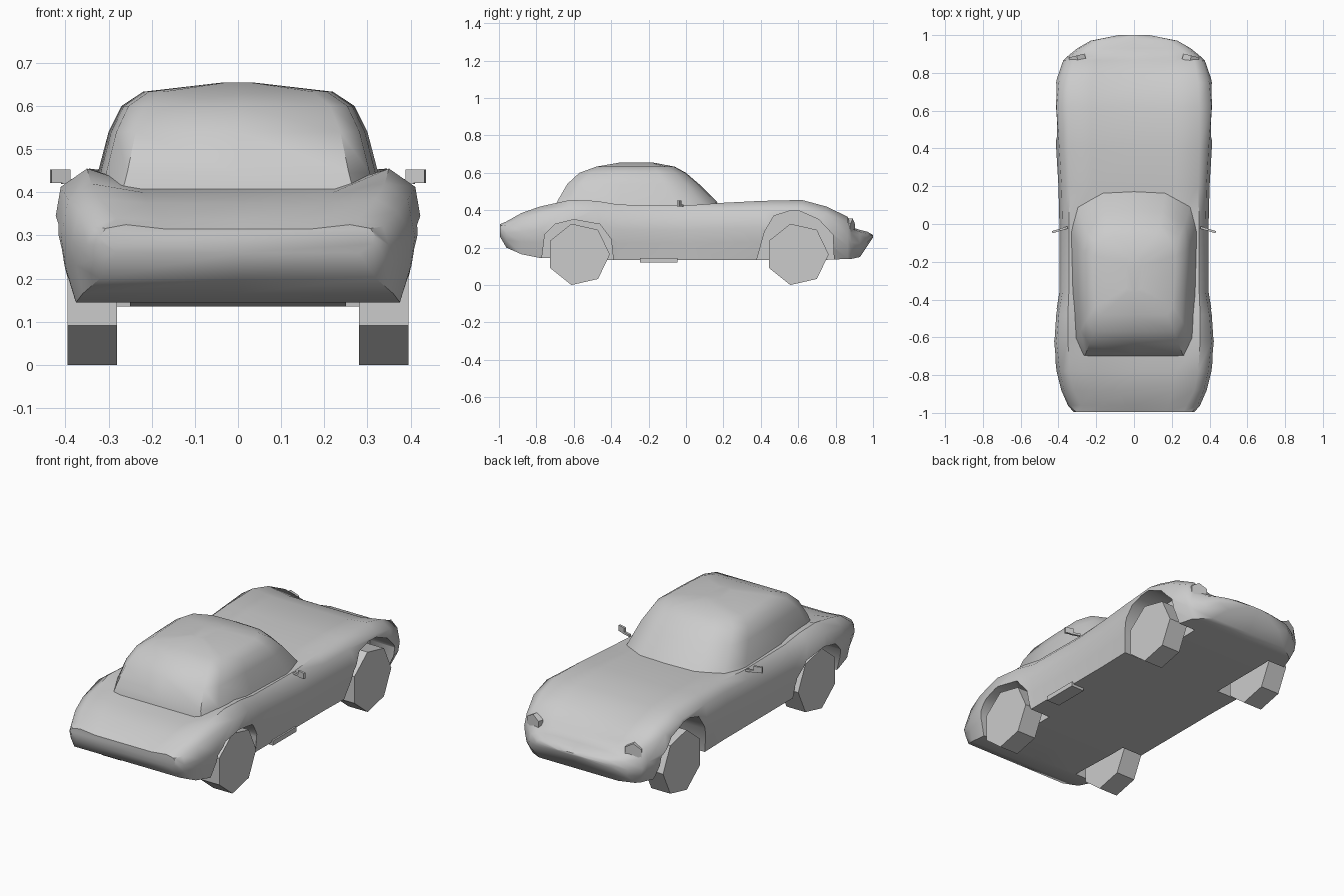
import bpy
import bmesh
from math import cos, sin, pi, radians
from mathutils import Matrix

default_cube = bpy.data.objects.get("Cube")
if default_cube:
    bpy.data.objects.remove(default_cube, do_unlink=True)

grey = bpy.data.materials.new("light_grey")
grey.use_nodes = True
grey.diffuse_color = (0.6, 0.6, 0.6, 1)
grey.node_tree.nodes["Principled BSDF"].inputs["Base Color"].default_value = grey.diffuse_color


def make_object(name, bm):
    """Turn a bmesh into a linked object with the shared material."""
    bmesh.ops.recalc_face_normals(bm, faces=bm.faces)
    mesh = bpy.data.meshes.new(name)
    bm.to_mesh(mesh)
    bm.free()
    mesh.materials.append(grey)
    obj = bpy.data.objects.new(name, mesh)
    bpy.context.collection.objects.link(obj)
    return obj


def activate(obj):
    bpy.ops.object.select_all(action='DESELECT')
    obj.select_set(True)
    bpy.context.view_layer.objects.active = obj


def smooth(obj, degrees):
    activate(obj)
    bpy.ops.object.shade_smooth_by_angle(angle=radians(degrees))


def loft(name, rings):
    """Skin a row of closed rings and cap both ends."""
    bm = bmesh.new()
    rows = [[bm.verts.new(point) for point in ring] for ring in rings]
    count = len(rows[0])
    for row, following in zip(rows, rows[1:]):
        for i in range(count):
            j = (i + 1) % count
            bm.faces.new((row[i], row[j], following[j], following[i]))
    bm.faces.new(rows[0])
    bm.faces.new(rows[-1])
    return make_object(name, bm)


def mirrored(half):
    """Complete a half outline whose first and last points lie on x = 0."""
    return half + [(-x, other) for x, other in reversed(half[1:-1])]


def prism(name, outline, x_near, x_far):
    """Extrude a side outline of (y, z) points across x."""
    return loft(name, [[(x, y, z) for y, z in outline] for x in (x_near, x_far)])


def box(name, centre, size, turn=0):
    bm = bmesh.new()
    place = (Matrix.Translation(centre) @ Matrix.Rotation(turn, 4, 'Z')
             @ Matrix.Diagonal((*size, 1)))
    bmesh.ops.create_cube(bm, size=1, matrix=place)
    return make_object(name, bm)


# Body stations: y, half width, fender x, fender z, centre z, floor x, floor z
stations = [
    (-0.995, .32, .26, .325, .315, .28, .26),
    (-.96, .35, .28, .34, .335, .32, .2),
    (-.88, .385, .32, .385, .375, .36, .165),
    (-.78, .41, .34, .42, .4, .375, .145),
    (-.62, .428, .35, .455, .415, .38, .14),
    (-.48, .415, .35, .45, .42, .38, .135),
    (-.36, .395, .345, .43, .42, .375, .135),
    (0, .395, .345, .425, .42, .375, .135),
    (.2, .4, .34, .44, .44, .375, .135),
    (.4, .412, .345, .45, .445, .38, .135),
    (.62, .427, .345, .455, .44, .38, .135),
    (.75, .415, .34, .42, .4, .37, .135),
    (.865, .375, .32, .365, .335, .33, .14),
    (.885, .355, .3, .3, .31, .31, .14),
    (.93, .3, .24, .285, .295, .24, .15),
    (.97, .23, .18, .275, .285, .17, .21),
    (1, .08, .05, .265, .268, .05, .255),
]


def body_ring(y, width, fender_x, fender_z, centre_z, floor_x, floor_z):
    waist_z = fender_z * .55 + floor_z * .45
    half = [
        (0, centre_z),
        (fender_x * .65, centre_z),
        (fender_x, fender_z),
        (width * .96, waist_z + (fender_z - waist_z) * .7),
        (width, waist_z),
        (width * .975, waist_z - (waist_z - floor_z) * .45),
        (floor_x, floor_z),
        (0, floor_z),
    ]
    return [(x, y, z) for x, z in mirrored(half)]


body = loft("body", [body_ring(*station) for station in stations])

# Wheel arches cut into the body
front_arch = [(.38, .05), (.38, .14), (.42, .285), (.47, .37), (.55, .395),
              (.61, .395), (.71, .35), (.785, .27), (.795, .05)]
rear_arch = [(-.77, .05), (-.77, .15), (-.755, .27), (-.7, .325), (-.6, .35),
             (-.46, .325), (-.4, .245), (-.38, .05)]
for outline in (front_arch, rear_arch):
    for side in (-1, 1):
        cutter = prism("arch_cutter", outline, side * .25, side * .6)
        cutter.hide_render = True
        cut = body.modifiers.new("arch", 'BOOLEAN')
        cut.operation = 'DIFFERENCE'
        cut.solver = 'EXACT'
        cut.object = cutter
        activate(body)
        bpy.ops.object.modifier_apply(modifier=cut.name)
        bpy.data.objects.remove(cutter, do_unlink=True)
smooth(body, 45)

# Cabin: one plan outline, shrunk upward (half width, front y, rear y, z)
plan = mirrored([(0, 0), (.5, .01), (.9, .1), (1, .26),
                 (.98, .6), (.94, .9), (.79, 1), (0, 1)])
levels = [
    (.34, .2, -.7, .4),
    (.325, .165, -.69, .445),
    (.3, .07, -.635, .54),
    (.27, 0, -.57, .6),
    (.22, -.06, -.48, .633),
    (.04, -.17, -.36, .654),
]
cabin = loft("cabin", [
    [(u * width, front + (rear - front) * v, z) for u, v in plan]
    for width, front, rear, z in levels])
smooth(cabin, 50)

# Seven-sided wheels
radius = .168
for axle, axle_y in (("front", .595), ("rear", -.575)):
    outline = [(axle_y + radius * cos(2 * pi * i / 7), .164 + radius * sin(2 * pi * i / 7))
               for i in range(7)]
    for label, side in (("left", 1), ("right", -1)):
        prism(f"{axle}_{label}_wheel", outline, side * .28, side * .395)

# Headlights and door mirrors on both sides
for label, side in (("left", 1), ("right", -1)):
    bm = bmesh.new()
    aim = (Matrix.Translation((side * .3, .877, .305))
           @ Matrix.Rotation(-side * .25, 4, 'Z') @ Matrix.Rotation(pi / 2, 4, 'X'))
    bmesh.ops.create_cone(bm, cap_ends=True, segments=6, radius1=.05, radius2=.05,
                          depth=.03, matrix=aim)
    make_object(f"{label}_headlight", bm)
    box(f"{label}_mirror", (side * .412, -.037, .437), (.045, .012, .032), -side * .3)
    box(f"{label}_mirror_stalk", (side * .38, -.027, .425), (.06, .012, .012), -side * .3)

# Exhaust box under the left sill
box("exhaust", (.345, -.145, .133), (.08, .2, .026))
